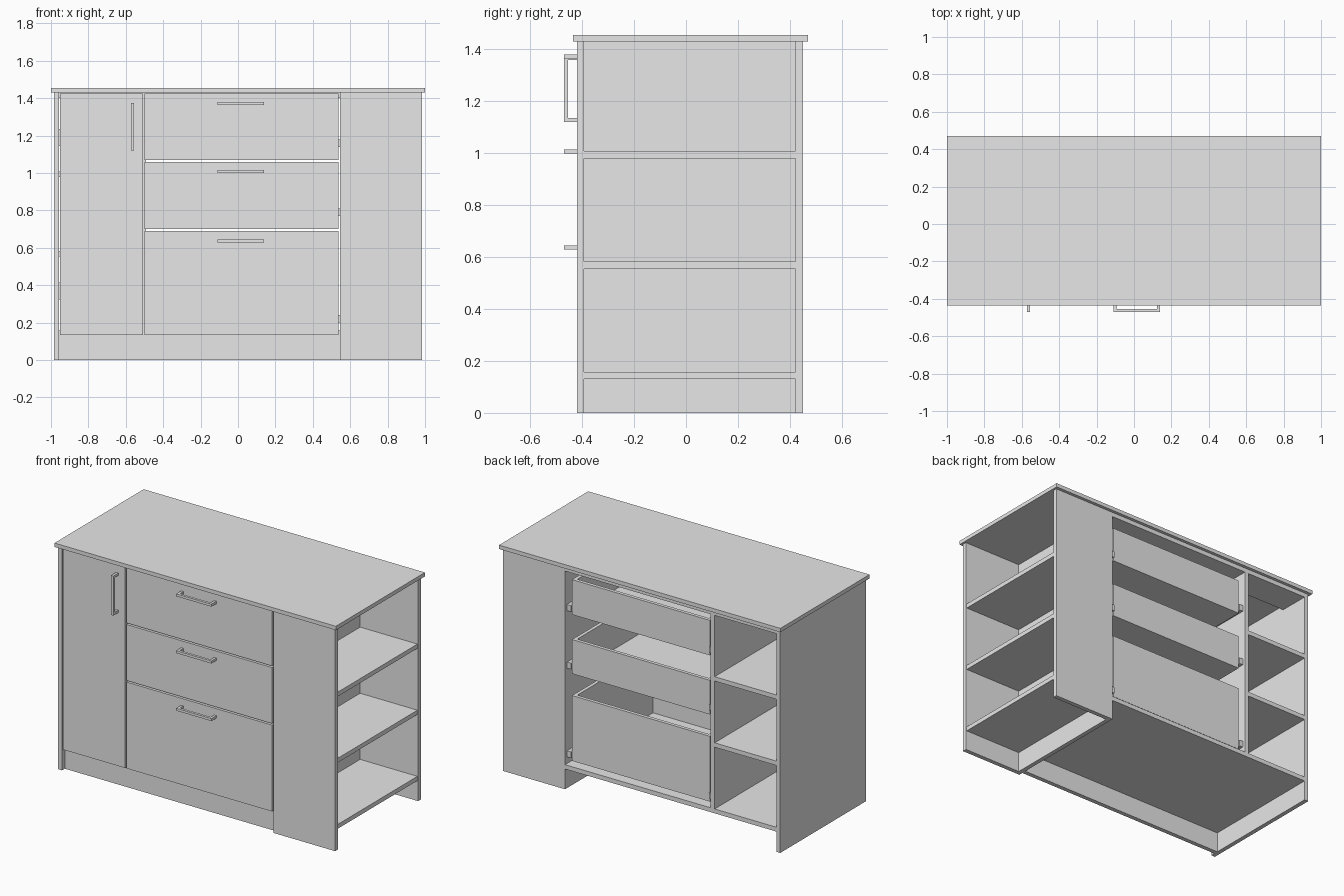
import bpy

cube = bpy.data.objects.get("Cube")
if cube:
    bpy.data.objects.remove(cube, do_unlink=True)

grey = bpy.data.materials.new("light_grey")
grey.use_nodes = True
grey.diffuse_color = (0.8, 0.8, 0.8, 1)
grey.node_tree.nodes["Principled BSDF"].inputs["Base Color"].default_value = (0.8, 0.8, 0.8, 1)


def box(name, x, y, z):
    """Box given by its (low, high) range along each axis."""
    spans = (x, y, z)
    bpy.ops.mesh.primitive_cube_add(size=1, location=[(a + b) / 2 for a, b in spans])
    ob = bpy.context.object
    ob.name = name
    ob.scale = [b - a for a, b in spans]
    bpy.ops.object.transform_apply(location=False, rotation=False, scale=True)
    ob.data.materials.append(grey)
    return ob


# Main planes of the carcass
T = 0.028
FRONT, BACK = -0.42, 0.45
INNER_FRONT, INNER_BACK = FRONT + T, BACK - T
TOP = 1.43
LEFT, RIGHT = -0.985, 0.985
BAY_LEFT, BAY_RIGHT = LEFT + T, 0.545
DIV = -0.505
shelf_heights = (0.13, 0.555, 0.98)

# Worktop and upright panels
box("worktop", (-1, 1), (-0.435, 0.47), (TOP, 1.455))
box("closed_side", (LEFT, BAY_LEFT), (FRONT, BACK), (0, TOP))
box("open_end_front", (BAY_RIGHT, RIGHT), (FRONT, INNER_FRONT), (0, TOP))
box("open_end_back", (BAY_RIGHT, RIGHT), (INNER_BACK, BACK), (0, TOP))
box("open_end_wall", (BAY_RIGHT, BAY_RIGHT + T), (INNER_FRONT, INNER_BACK), (0, TOP))
box("divider", (DIV - T / 2, DIV + T / 2), (INNER_FRONT, BACK), (0.13 + T, TOP - T))

# Base board, plinth and top rails
box("base_board", (BAY_LEFT, BAY_RIGHT), (INNER_FRONT, BACK), (0.13, 0.13 + T))
box("plinth", (BAY_LEFT, BAY_RIGHT), (INNER_FRONT, INNER_FRONT + T), (0, 0.13))
box("front_rail", (BAY_LEFT, BAY_RIGHT), (INNER_FRONT, -0.19), (TOP - T, TOP))
box("back_rail", (BAY_LEFT, BAY_RIGHT), (0.25, BACK), (TOP - T, TOP))

# Shelves of the open end and of the cupboard
for i, z in enumerate(shelf_heights):
    box(f"end_shelf_{i}", (BAY_RIGHT + T, RIGHT - 0.005),
        (INNER_FRONT, INNER_BACK), (z, z + T))
    if i:
        box(f"cupboard_shelf_{i}", (BAY_LEFT, DIV - T / 2),
            (INNER_FRONT + 0.01, BACK), (z, z + T))


# Bar handle with two legs, along x or z
def handle(name, along, low, high, across):
    w, reach = 0.016, -0.47
    cross = (across - w / 2, across + w / 2)
    pieces = [("grip", (low, high), (reach, reach + w)),
              ("leg_a", (low, low + w), (reach + w, FRONT)),
              ("leg_b", (high - w, high), (reach + w, FRONT))]
    for part, span, depth in pieces:
        x, z = (span, cross) if along == "x" else (cross, span)
        box(f"{name}_{part}", x, depth, z)


# Cupboard door with hinges
box("door", (-0.951, -0.509), (FRONT, INNER_FRONT), (0.135, 1.425))
handle("door_handle", "z", 1.12, 1.375, -0.565)
for i, z in enumerate((0.37, 1.19)):
    box(f"hinge_{i}", (BAY_LEFT, BAY_LEFT + 0.012), (INNER_FRONT, -0.32), (z - 0.045, z + 0.045))

# Drawers: front, open box, slides and handle
X0, X1 = -0.465, 0.515
B = 0.022
drawers = (  # front low, front high, box low, box high, slide low
    (0.135, 0.69, 0.18, 0.60, 0.20),
    (0.70, 1.06, 0.74, 0.96, 0.77),
    (1.07, 1.425, 1.12, 1.345, 1.14),
)
for i, (f0, f1, b0, b1, s) in enumerate(drawers):
    name = f"drawer_{i}"
    box(name + "_front", (-0.499, 0.536), (FRONT, INNER_FRONT), (f0, f1))
    y = (INNER_FRONT, INNER_BACK)
    box(name + "_left", (X1 - B, X1), y, (b0, b1))
    box(name + "_right", (X0, X0 + B), y, (b0, b1))
    box(name + "_back", (X0 + B, X1 - B), (INNER_BACK - B, INNER_BACK), (b0, b1))
    box(name + "_inner_front", (X0 + B, X1 - B), (INNER_FRONT, INNER_FRONT + B), (b0, b1))
    box(name + "_bottom", (X0 + B, X1 - B), (INNER_FRONT + B, INNER_BACK - B), (b0, b0 + 0.012))
    for side, x in (("left", (X1, BAY_RIGHT)), ("right", (DIV + T / 2, X0))):
        box(f"{name}_slide_{side}", x, (INNER_FRONT, INNER_BACK + 0.008), (s, s + 0.04))
    handle(name + "_handle", "x", -0.11, 0.14, f1 - 0.053)
